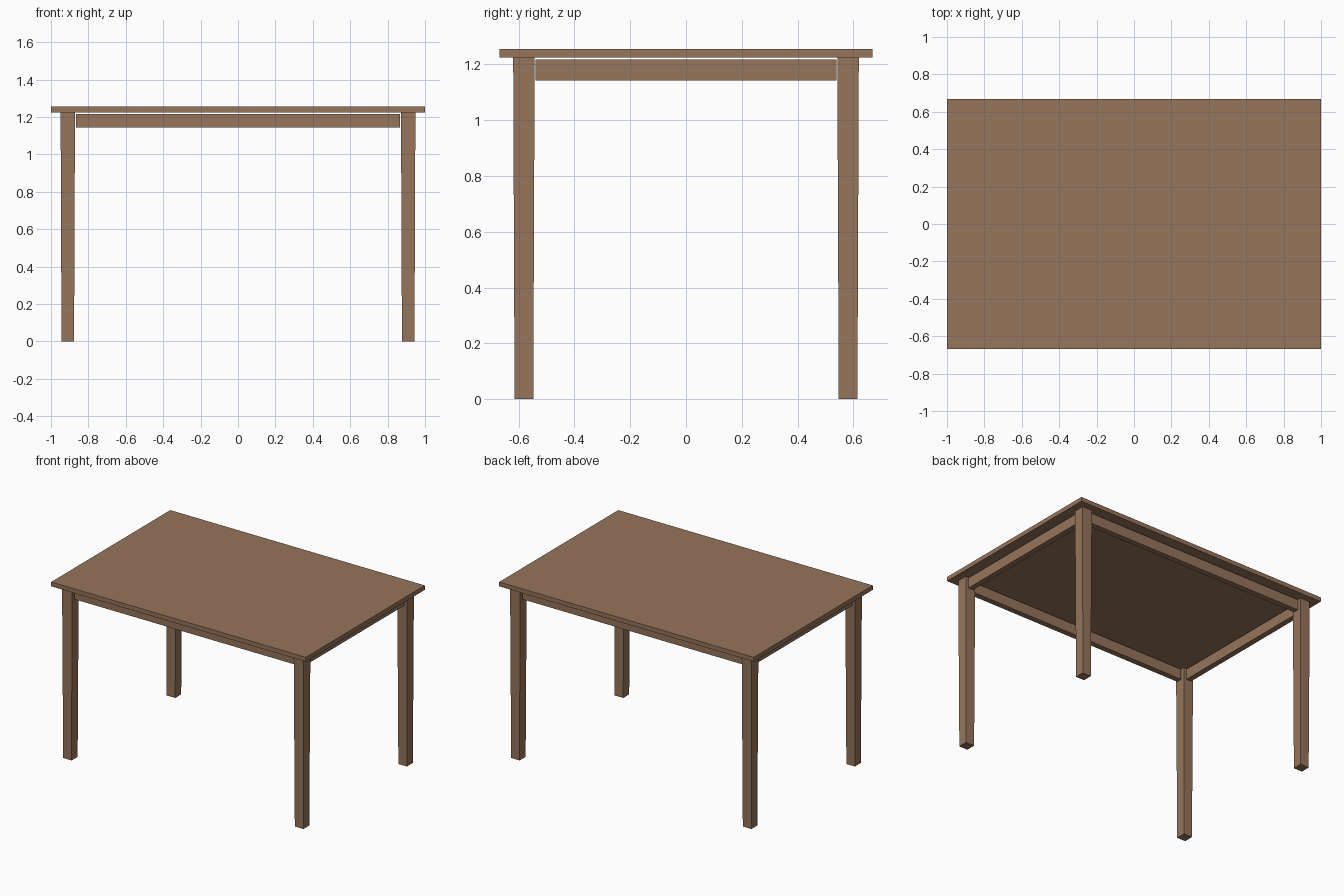
import bpy
import bmesh
from mathutils import Vector

if "Cube" in bpy.data.objects:
    bpy.data.objects.remove(bpy.data.objects["Cube"])

wood = bpy.data.materials.new("brown wood")
wood.diffuse_color = (0.305, 0.177, 0.106, 1)
wood.use_nodes = True
wood.node_tree.nodes["Principled BSDF"].inputs["Base Color"].default_value = wood.diffuse_color


def box(name, center, size, bottom_scale=1.0):
    """Box, optionally narrowed toward its bottom end."""
    bm = bmesh.new()
    bmesh.ops.create_cube(bm, size=1)
    for v in bm.verts:
        k = bottom_scale if v.co.z < 0 else 1.0
        v.co = Vector((v.co.x * size[0] * k, v.co.y * size[1] * k, v.co.z * size[2]))
    mesh = bpy.data.meshes.new(name)
    bm.to_mesh(mesh)
    bm.free()
    mesh.materials.append(wood)
    obj = bpy.data.objects.new(name, mesh)
    obj.location = center
    bpy.context.collection.objects.link(obj)
    return obj


LEG_X, LEG_Y, LEG_TOP = 0.91, 0.581, 1.224
RAIL_Z, RAIL_H, RAIL_T = 1.18, 0.074, 0.04

# Table top
box("table_top", (0, 0, 1.2395), (2.0, 1.336, 0.031))

# Four tapered legs
for sx, side in ((-1, "left"), (1, "right")):
    for sy, end in ((-1, "front"), (1, "back")):
        box(f"{end}_{side}_leg", (sx * LEG_X, sy * LEG_Y, LEG_TOP / 2),
            (0.077, 0.077, LEG_TOP), 0.87)

# Apron rails between the legs
for s, end, side in ((-1, "front", "left"), (1, "back", "right")):
    box(f"{end}_apron", (0, s * LEG_Y, RAIL_Z), (1.73, RAIL_T, RAIL_H))
    box(f"{side}_apron", (s * LEG_X, 0, RAIL_Z), (RAIL_T, 1.078, RAIL_H))
